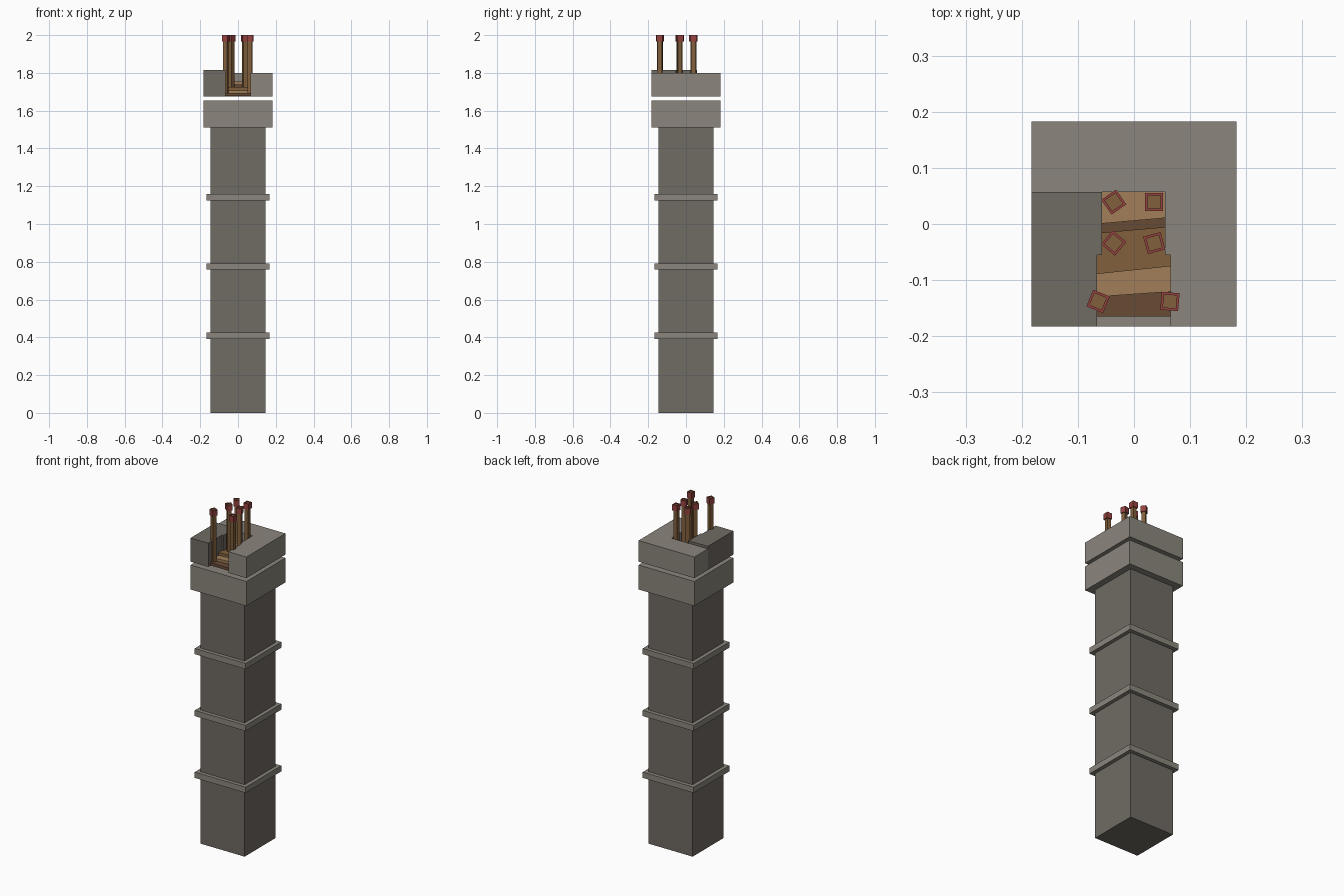
import bpy, bmesh, math
from mathutils import Matrix

if "Cube" in bpy.data.objects:
    bpy.data.objects.remove(bpy.data.objects["Cube"])


def material(name, rgb):
    m = bpy.data.materials.new(name)
    m.diffuse_color = (*rgb, 1)
    m.use_nodes = True
    m.node_tree.nodes["Principled BSDF"].inputs["Base Color"].default_value = m.diffuse_color
    return m


DARK = material("dark_stone", (0.16, 0.145, 0.125))
LIGHT = material("light_stone", (0.26, 0.24, 0.205))
WOOD = material("wood", (0.22, 0.115, 0.045))
PALE = material("pale_wood", (0.36, 0.21, 0.10))
DEEP = material("deep_wood", (0.14, 0.07, 0.035))
RED = material("red_paint", (0.30, 0.055, 0.05))


def add(name, bm, mat, x=0, y=0, turn=0):
    bmesh.ops.recalc_face_normals(bm, faces=bm.faces)
    me = bpy.data.meshes.new(name)
    bm.to_mesh(me)
    bm.free()
    me.materials.append(mat)
    ob = bpy.data.objects.new(name, me)
    ob.location = (x, y, 0)
    ob.rotation_euler.z = math.radians(turn)
    bpy.context.collection.objects.link(ob)
    return ob


def box(name, mat, hx, hy, z0, z1, x=0, y=0, turn=0):
    bm = bmesh.new()
    size = Matrix.Diagonal((2 * hx, 2 * hy, z1 - z0, 1))
    bmesh.ops.create_cube(bm, size=1, matrix=Matrix.Translation((0, 0, (z0 + z1) / 2)) @ size)
    return add(name, bm, mat, x, y, turn)


def slab(name, mat, outline, z0, z1):
    bm = bmesh.new()
    f = bm.faces.new([bm.verts.new((x, y, z0)) for x, y in outline])
    top = bmesh.ops.extrude_face_region(bm, geom=[f])
    verts = [v for v in top["geom"] if isinstance(v, bmesh.types.BMVert)]
    bmesh.ops.translate(bm, verts=verts, vec=(0, 0, z1 - z0))
    return add(name, bm, mat)


def collar(name, mat, outer, inner, z0, z1, x, y, turn):
    # square tube: four corner columns, each a loop of four points
    bm = bmesh.new()
    loops = []
    for sx, sy in ((1, 1), (-1, 1), (-1, -1), (1, -1)):
        loops.append([bm.verts.new((sx * r, sy * r, z)) for r, z in
                      ((outer, z0), (outer, z1), (inner, z1), (inner, z0))])
    for i in range(4):
        a, b = loops[i], loops[(i + 1) % 4]
        for k in range(4):
            n = (k + 1) % 4
            bm.faces.new((a[k], b[k], b[n], a[n]))
    return add(name, bm, mat, x, y, turn)


# Column with three bands and the lower cap
box("column", DARK, 0.145, 0.145, 0, 1.51)
for i, z in enumerate((0.392, 0.758, 1.125)):
    box(f"band_{i + 1}", LIGHT, 0.167, 0.167, z, z + 0.034)
box("lower_cap", LIGHT, 0.183, 0.183, 1.51, 1.655)

# Split upper cap with a notch open to the front
R = 0.183
slab("upper_cap", LIGHT, [(-R, R), (-R, 0.057), (0.055, 0.057), (0.055, -0.055),
                          (0.065, -0.055), (0.065, -R), (R, -R), (R, R)], 1.675, 1.80)
slab("upper_cap_block", DARK, [(-R, 0.057), (-R, -R), (-0.066, -R), (-0.066, -0.055),
                               (-0.057, -0.055), (-0.057, 0.057)], 1.675, 1.815)

# Stepped planks rising to the back of the notch, their ends buried in the stone
box("plank_front", DEEP, 0.075, 0.035, 1.677, 1.693, 0, -0.13)
box("plank_second", PALE, 0.075, 0.038, 1.692, 1.708, 0, -0.087, 4)
box("plank_third", WOOD, 0.075, 0.045, 1.707, 1.724, 0, -0.037, 6)
box("plank_fourth", DEEP, 0.075, 0.035, 1.723, 1.738, 0, 0.024, 5)
box("plank_back", PALE, 0.075, 0.030, 1.737, 1.755, 0, 0.036, 5)

# Square posts with red collars
POSTS = [(-0.036, 0.039, 35), (0.036, 0.039, 0), (-0.036, -0.034, 50),
         (0.036, -0.034, 15), (-0.064, -0.138, -22), (0.064, -0.138, -5)]
for i, (x, y, turn) in enumerate(POSTS):
    box(f"post_{i + 1}", WOOD, 0.0115, 0.0115, 1.68, 1.995, x, y, turn)
    collar(f"post_collar_{i + 1}", RED, 0.016, 0.0115, 1.965, 2.0, x, y, turn)
